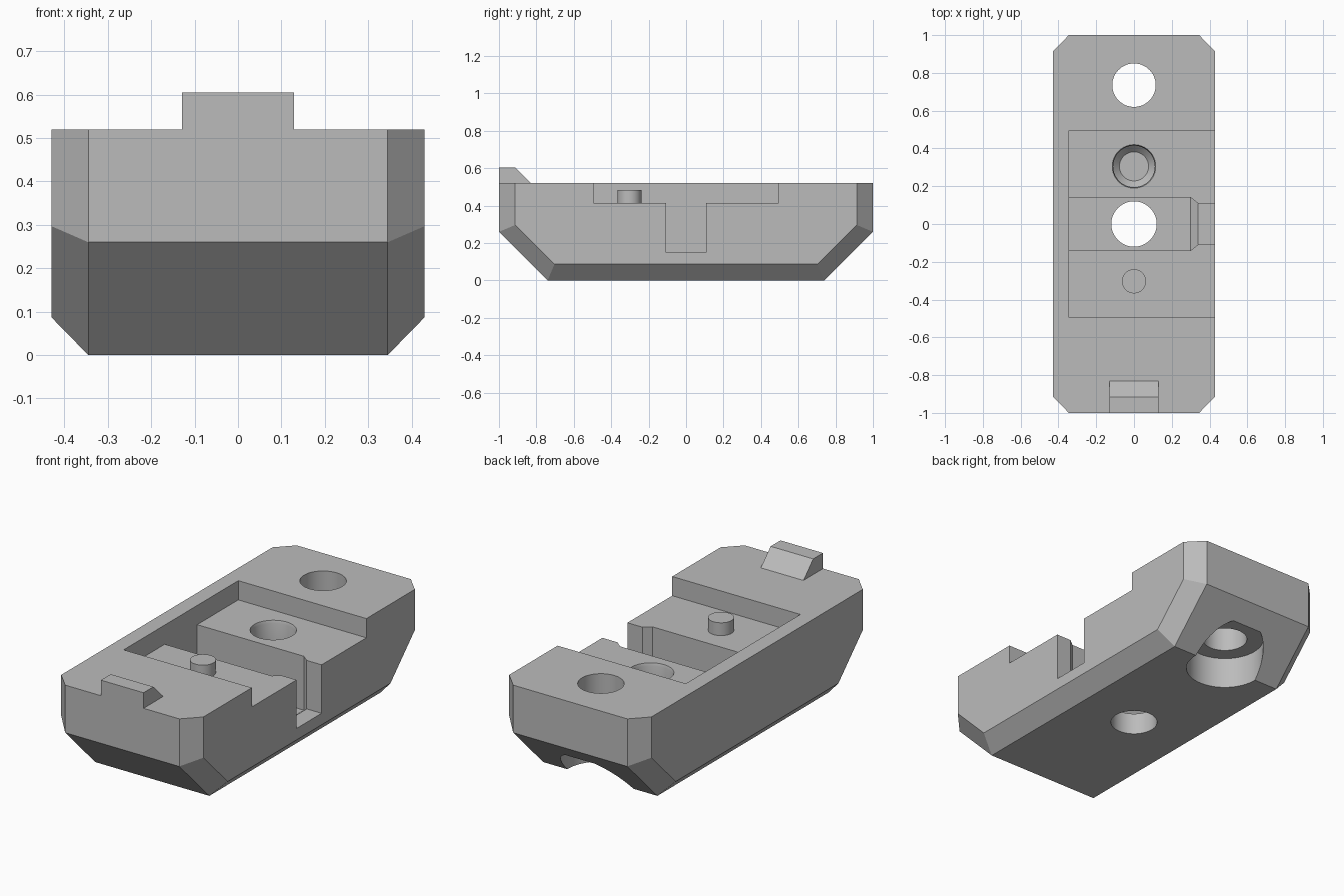
import bpy, bmesh
from math import sin, cos, pi, radians

if "Cube" in bpy.data.objects:
    bpy.data.objects.remove(bpy.data.objects["Cube"])

grey = bpy.data.materials.new("plain_grey")
grey.use_nodes = True
colour = (0.5, 0.5, 0.5, 1)
grey.diffuse_color = colour
grey.node_tree.nodes["Principled BSDF"].inputs["Base Color"].default_value = colour


def loft(name, rings):
    """Closed solid through a row of matching cross-sections."""
    bm = bmesh.new()
    loops = [[bm.verts.new(p) for p in ring] for ring in rings]
    n = len(loops[0])
    for a, b in zip(loops, loops[1:]):
        for i in range(n):
            j = (i + 1) % n
            bm.faces.new((a[i], a[j], b[j], b[i]))
    bm.faces.new(loops[0])
    bm.faces.new(loops[-1])
    bmesh.ops.recalc_face_normals(bm, faces=bm.faces)
    mesh = bpy.data.meshes.new(name)
    bm.to_mesh(mesh)
    bm.free()
    mesh.materials.append(grey)
    obj = bpy.data.objects.new(name, mesh)
    bpy.context.collection.objects.link(obj)
    return obj


def turned(name, y, steps, sides=64):
    """Round solid on a vertical axis; steps are (radius, height)."""
    angles = [2 * pi * i / sides for i in range(sides)]
    return loft(name, [[(r * cos(a), y + r * sin(a), z) for a in angles]
                       for r, z in steps])


def section(x, half, bottom, top):
    return [(x, -half, bottom), (x, half, bottom), (x, half, top), (x, -half, top)]


def hull_section(x, half, knee, floor_half, floor):
    """Side outline with sloping ends."""
    right = [(floor_half, floor), (half, knee), (half, TOP)]
    left = [(-y, z) for y, z in reversed(right)]
    return [(x, y, z) for y, z in right + left]


def shade(obj):
    bpy.ops.object.select_all(action='DESELECT')
    obj.select_set(True)
    bpy.context.view_layer.objects.active = obj
    bpy.ops.object.shade_smooth_by_angle(angle=radians(30))


TOP, SHELF = 0.52, 0.415
WIDE, FLAT = 0.43, 0.345

# Main block with chamfered sides
outer = (0.913, 0.297, 0.703, 0.087)
inner = (1, 0.26, 0.74, 0)
body = loft("body", [hull_section(x, *(outer if abs(x) == WIDE else inner))
                     for x in (-WIDE, -FLAT, FLAT, WIDE)])

# Recess, cross slot and holes
cutters = [
    loft("recess_cutter", [section(x, 0.495, SHELF, 0.7) for x in (-FLAT, 0.6)]),
    loft("slot_cutter", [section(-FLAT, 0.14, 0.12, 0.6), section(0.3, 0.14, 0.12, 0.6),
                         section(0.34, 0.108, 0.15, 0.6), section(0.6, 0.108, 0.15, 0.6)]),
    turned("centre_hole_cutter", 0, [(0.12, -0.1), (0.12, 0.3)]),
    turned("end_hole_cutter", 0.735, [(0.2, -0.1), (0.2, 0.173), (0.115, 0.173), (0.115, 0.7)]),
    turned("blind_hole_cutter", 0.305, [(0.077, 0.2), (0.11, 0.235), (0.11, 0.4),
                                        (0.115, SHELF), (0.115, 0.6)]),
]
bpy.context.view_layer.objects.active = body
for cutter in cutters:
    cutter.hide_render = True
    cut = body.modifiers.new(cutter.name, 'BOOLEAN')
    cut.operation = 'DIFFERENCE'
    cut.solver = 'EXACT'
    cut.object = cutter
    bpy.ops.object.modifier_apply(modifier=cut.name)
for cutter in cutters:
    bpy.data.objects.remove(cutter)
shade(body)

# Locating pin on the shelf
shade(turned("locating_pin", -0.303, [(0.064, SHELF - 0.01), (0.064, 0.485)]))

# Raised tab at the front edge
tab_outline = [(-1, TOP), (-1, 0.605), (-0.915, 0.605), (-0.83, TOP)]
loft("front_tab", [[(x, y, z) for y, z in tab_outline] for x in (-0.129, 0.129)])
